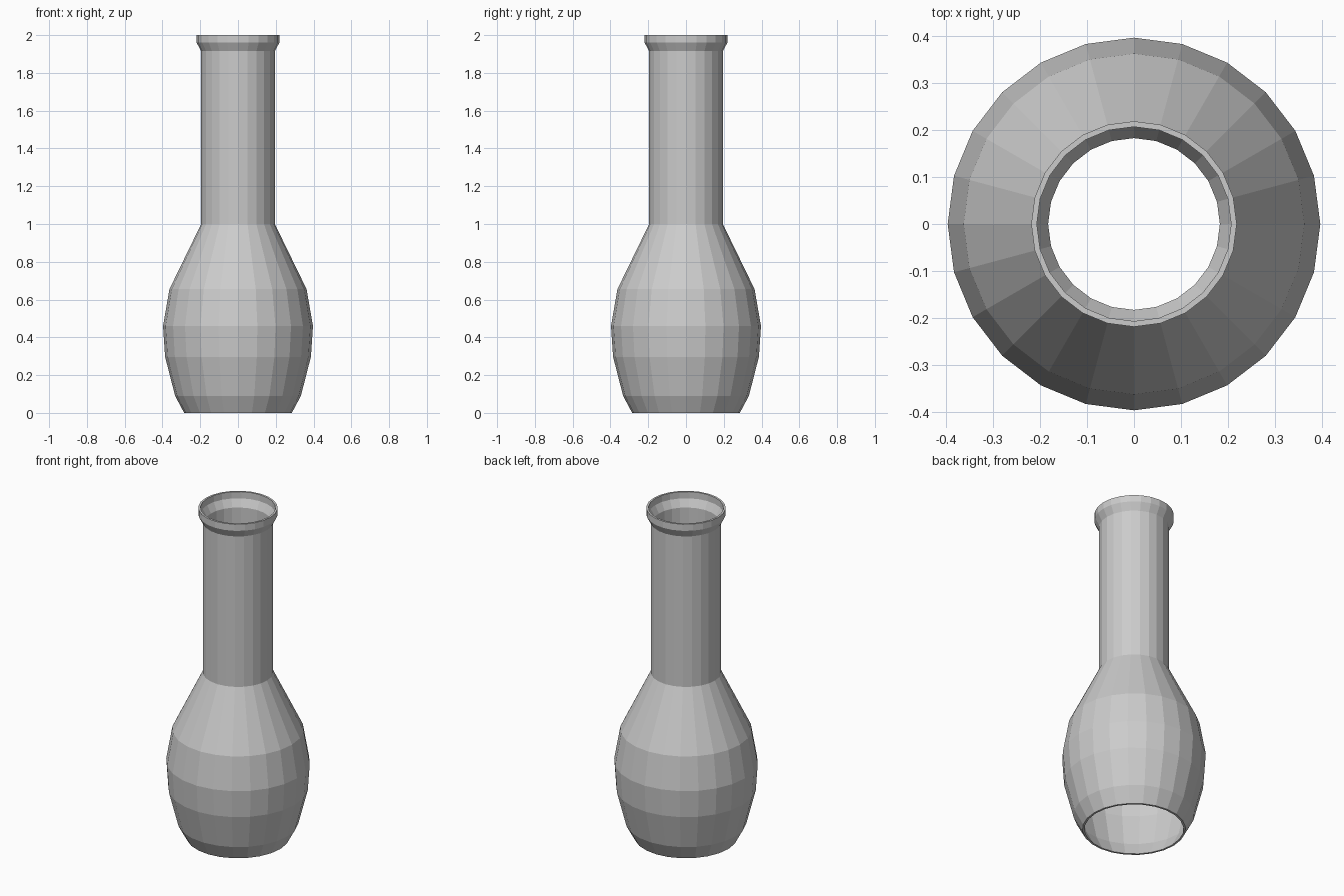
import bpy, bmesh
from math import cos, sin, tau

if "Cube" in bpy.data.objects:
    bpy.data.objects.remove(bpy.data.objects["Cube"])

SIDES = 24

# Outer profile as (radius, height): open base, bulb, neck, flared lip
PROFILE = [(0.285, 0.0), (0.333, 0.09), (0.386, 0.297), (0.397, 0.46),
           (0.363, 0.655), (0.195, 1.0), (0.195, 1.915), (0.219, 1.96),
           (0.219, 2.0)]


def lathe(name, profile, sides):
    bm = bmesh.new()
    rings = [[bm.verts.new((r * cos(tau * i / sides), r * sin(tau * i / sides), z))
              for i in range(sides)] for r, z in profile]
    for low, high in zip(rings, rings[1:]):
        for i in range(sides):
            j = (i + 1) % sides
            bm.faces.new((low[i], low[j], high[j], high[i]))
    mesh = bpy.data.meshes.new(name)
    bm.to_mesh(mesh)
    bm.free()
    obj = bpy.data.objects.new(name, mesh)
    bpy.context.collection.objects.link(obj)
    return obj


# Thin inner wall: the same profile stepped inwards, joined at both rims
WALL = 0.012
inner = [(r - WALL, z) for r, z in reversed(PROFILE)]
vase = lathe("vase", PROFILE + inner + PROFILE[:1], SIDES)

# Weld the closing seam at the base rim
bm = bmesh.new()
bm.from_mesh(vase.data)
bmesh.ops.remove_doubles(bm, verts=bm.verts, dist=0.0001)
bmesh.ops.recalc_face_normals(bm, faces=bm.faces)
bm.to_mesh(vase.data)
bm.free()
